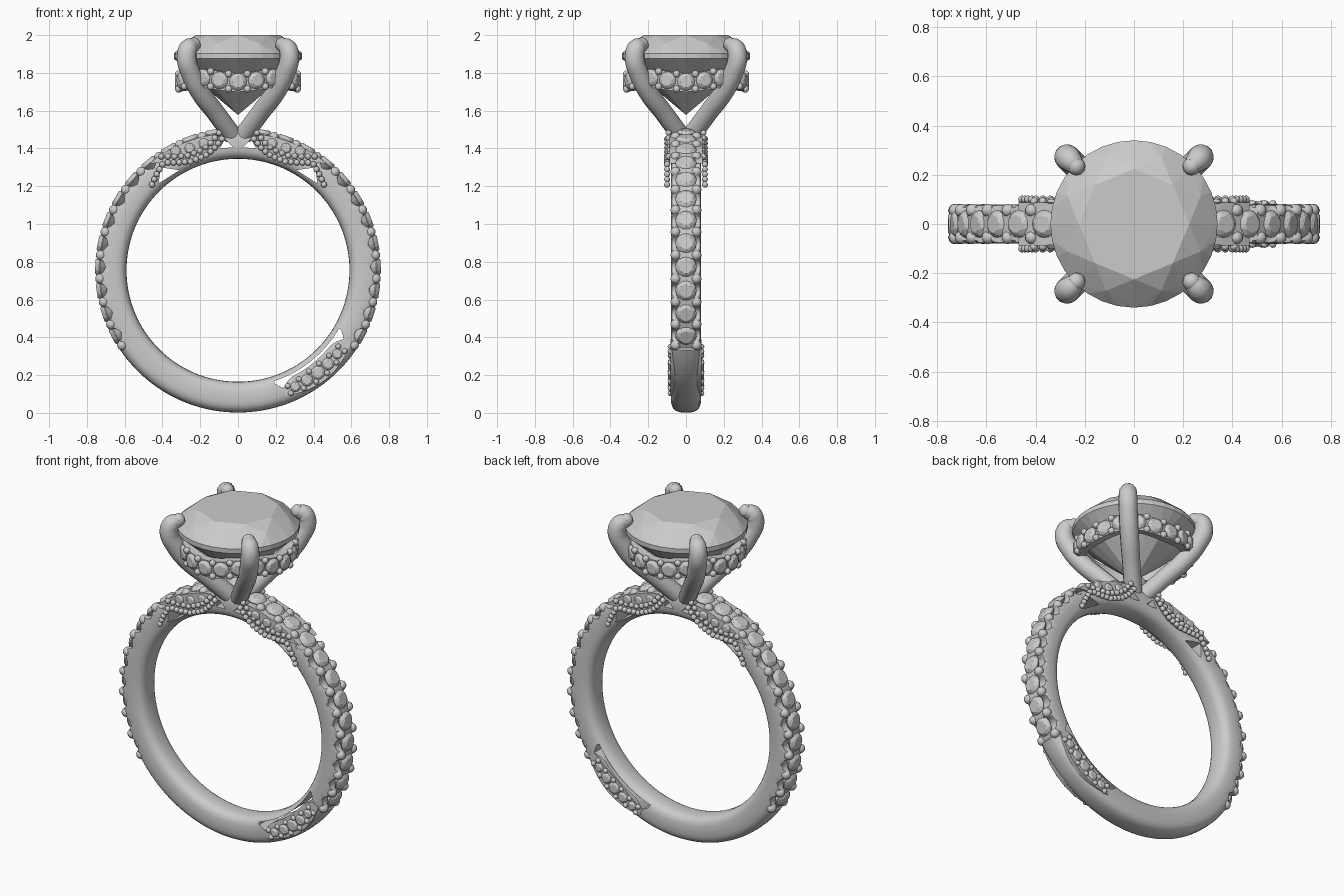
import bpy, bmesh, math
from mathutils import Vector, Matrix

if "Cube" in bpy.data.objects:
    bpy.data.objects.remove(bpy.data.objects["Cube"])

CZ, RIN, ROUT, HALF_W = 0.755, 0.59, 0.753, 0.08
rad = math.radians
STONE_ANGLES = [-28 + 9.8 * i for i in range(12)]
ALL_ANGLES = STONE_ANGLES + [180 - a for a in STONE_ANGLES]


def polar(a, r, y=0.0):
    return Vector((r * math.cos(rad(a)), y, CZ + r * math.sin(rad(a))))


def finish(bm, name, smooth=True):
    bmesh.ops.recalc_face_normals(bm, faces=bm.faces)
    me = bpy.data.meshes.new(name)
    bm.to_mesh(me)
    bm.free()
    ob = bpy.data.objects.new(name, me)
    bpy.context.collection.objects.link(ob)
    if smooth:
        shade(ob)
    return ob


def shade(ob):
    bpy.ops.object.select_all(action='DESELECT')
    ob.select_set(True)
    bpy.context.view_layer.objects.active = ob
    bpy.ops.object.shade_smooth_by_angle(angle=rad(35))


def gem(bm, pos, axis, r, crown, depth, n=16, table=0.64, star=0.85):
    """Brilliant-cut stone: hull of table, star, girdle and pavilion rings."""
    m = Matrix.Translation(pos) @ Vector(axis).to_track_quat('Z', 'Y').to_matrix().to_4x4()
    g = r * 0.04
    rings = [(table * r, crown, 8, 0), (star * r, crown * 0.6, 8, 22.5),
             (r, g, n, 0), (r, -g, n, 0), (r * 0.55, -depth * 0.5, 8, 0), (r * 0.01, -depth, 4, 0)]
    verts = [bm.verts.new(m @ Vector((q * math.cos(rad(o + 360 * k / c)),
                                      q * math.sin(rad(o + 360 * k / c)), z)))
             for q, z, c, o in rings for k in range(c)]
    res = bmesh.ops.convex_hull(bm, input=verts)
    bmesh.ops.delete(bm, geom=[v for v in verts if v.is_valid and not v.link_faces], context='VERTS')


def bead(bm, pos, r):
    bmesh.ops.create_uvsphere(bm, u_segments=12, v_segments=8, radius=r,
                              matrix=Matrix.Translation(pos))


def prism(bm, pts, w):
    """Extrude an x-z outline from y=-w to y=w."""
    f = bm.faces.new([bm.verts.new((x, -w, z)) for x, z in pts])
    ext = bmesh.ops.extrude_face_region(bm, geom=[f])['geom']
    bmesh.ops.translate(bm, vec=(0, 2 * w, 0), verts=[v for v in ext if isinstance(v, bmesh.types.BMVert)])


def along(pts, step):
    """Evenly spaced points on a polyline."""
    out, left = [], 0.0
    for a, b in zip(pts, pts[1:]):
        a, b = Vector(a), Vector(b)
        d = (b - a).length
        t = left
        while t < d:
            out.append(a.lerp(b, t / d))
            t += step
        left = t - d
    return out


# Band: rounded section swept in a circle, scalloped beside each stone
def outer_radius(a):
    d = min(abs((a - s + 180) % 360 - 180) for s in ALL_ANGLES)
    arc = rad(d) * 0.74
    paved = -34 < a < 214 or a > 326
    base = 0.742 if paved and not 84 < a < 96 else ROUT
    return base - math.sqrt(0.038 ** 2 - arc ** 2) if arc < 0.038 else base


bm = bmesh.new()
N, M = 600, 28
rows = []
for i in range(N):
    a = 360 * i / N
    ro = outer_radius(a)
    row = []
    for j in range(M):
        t = 2 * math.pi * j / M
        c, s = math.cos(t), math.sin(t)
        u = math.copysign(abs(c) ** 0.68, c)
        y = HALF_W * math.copysign(abs(s) ** 0.68, s)
        r = min((RIN + ROUT) / 2 + u * (ROUT - RIN) / 2, ro)
        row.append(bm.verts.new(polar(a, r, y)))
    rows.append(row)
for i in range(N):
    p, q = rows[i], rows[(i + 1) % N]
    for j in range(M):
        k = (j + 1) % M
        bm.faces.new((p[j], p[k], q[k], q[j]))
band = finish(bm, "band", False)

# Openings in the band: shoulder triangles, crossing under the head, lower sliver
bm = bmesh.new()
for s in (1, -1):
    prism(bm, [(s * 0.41, 1.30), (s * 0.31, 1.285), (s * 0.42, 1.215)], 0.2)
    prism(bm, [(s * 0.095, 1.402), (s * 0.025, 1.405), (s * 0.07, 1.45)], 0.2)
angs = [-72 + 3 * i for i in range(15)]
width = [0.012 + 0.06 * max(0, abs(a + 51) / 21 - 0.65) / 0.35 * (abs(a + 51) < 20) for a in angs]
sliver = [polar(a, 0.617) for a in angs] + [polar(a, 0.62 + w) for a, w in reversed(list(zip(angs, width)))]
prism(bm, [(p.x, p.z) for p in sliver], 0.2)
cutter = finish(bm, "opening_cutter", False)
mod = band.modifiers.new("openings", 'BOOLEAN')
mod.operation, mod.solver, mod.object = 'DIFFERENCE', 'EXACT', cutter
bpy.context.view_layer.objects.active = band
bpy.ops.object.modifier_apply(modifier=mod.name)
bpy.data.objects.remove(cutter)
shade(band)

# Band stones and their bead prongs
gems, beads = bmesh.new(), bmesh.new()
for side in (0, 1):
    flip = lambda a: 180 - a if side else a
    for a in STONE_ANGLES:
        p = polar(flip(a), 0.733)
        gem(gems, p, p - Vector((0, 0, CZ)), 0.056, 0.023, 0.05)
    for i in range(13):
        for y in (-0.055, 0.055):
            bead(beads, polar(flip(-32.9 + 9.8 * i), 0.73, y), 0.027)
finish(gems, "band_stones", False)
finish(beads, "band_beads")

# Shoulder leaves: panel, beaded edge and small stones on front and back
lower = [(0.085, 1.45), (0.13, 1.395), (0.175, 1.36), (0.25, 1.33), (0.32, 1.325), (0.40, 1.325)]
upper = [(0.47, 1.32), (0.40, 1.375), (0.30, 1.425), (0.20, 1.46), (0.12, 1.475)]
strand = [(0.40, 1.315), (0.435, 1.255), (0.465, 1.185)]
panel, gems, beads = bmesh.new(), bmesh.new(), bmesh.new()
for s in (1, -1):
    prism(panel, [(s * x, z) for x, z in lower + upper], 0.088)
    for f in (1, -1):
        for row, step, y in ((lower, 0.03, 0.1), (strand, 0.03, 0.1),
                             ([(x + 0.015, z + 0.032) for x, z in lower], 0.035, 0.092)):
            for p in along(row, step):
                bead(beads, (s * p.x, f * y, p.y), 0.016)
        for x, z in ((0.18, 1.425), (0.255, 1.4), (0.33, 1.385)):
            gem(gems, Vector((s * x, f * 0.088, z)), (0, f, 0), 0.028, 0.012, 0.02, 12)
finish(panel, "shoulder_panels")
finish(beads, "shoulder_beads")
finish(gems, "shoulder_stones", False)

# Lower leaf on both sides of the band
panel, gems, beads = bmesh.new(), bmesh.new(), bmesh.new()
steps = [-69 + 3 * i for i in range(13)]
hw = lambda a: 0.022 + 0.03 * math.cos((a + 51) / 18 * math.pi / 2)
edge = [polar(a, 0.69 + hw(a)) for a in steps] + [polar(a, 0.69 - hw(a)) for a in reversed(steps)]
prism(panel, [(p.x, p.z) for p in edge], 0.082)
for f in (1, -1):
    for k in range(-2, 3):
        gem(gems, polar(-52 + 5.9 * k, 0.688, f * 0.082), (0, f, 0), 0.037 - 0.005 * abs(k), 0.012, 0.02, 12)
    for k in (-2.5, -1.5, -0.5, 0.5, 1.5, 2.5):
        for d in (-1, 1):
            bead(beads, polar(-52 + 5.9 * k, 0.688 + d * (0.036 - 0.006 * abs(k)), f * 0.082), 0.015)
finish(panel, "lower_leaf")
finish(gems, "lower_leaf_stones", False)
finish(beads, "lower_leaf_beads")

# Centre stone
bm = bmesh.new()
gem(bm, Vector((0, 0, 1.89)), (0, 0, 1), 0.34, 0.11, 0.31, 32, 0.66, 0.86)
finish(bm, "centre_stone", False)

# Four claw prongs leaning out from the base and hooking over the stone
path = [(0.03, 1.47, 1), (0.115, 1.585, 1), (0.2, 1.70, 1.05), (0.25, 1.80, 1.05),
        (0.272, 1.88, 1.05), (0.262, 1.93, 1), (0.235, 1.95, 0.75)]
cu = bpy.data.curves.new("prongs", 'CURVE')
cu.dimensions, cu.bevel_depth, cu.bevel_resolution, cu.use_fill_caps = '3D', 0.05, 5, True
tips = bmesh.new()
for sx in (1, -1):
    for sy in (1, -1):
        sp = cu.splines.new('BEZIER')
        sp.bezier_points.add(len(path) - 1)
        for b, (d, z, r) in zip(sp.bezier_points, path):
            b.co, b.radius = (sx * d, sy * d, z), r
            b.handle_left_type = b.handle_right_type = 'AUTO'
        bead(tips, (sx * 0.235, sy * 0.235, 1.95), 0.0375)
prongs = bpy.data.objects.new("prongs", cu)
bpy.context.collection.objects.link(prongs)
finish(tips, "prong_tips")

# Halo: a thin ring under the stone that rises at the prongs
halo_z = lambda a: 1.752 + 0.012 * (1 - math.cos(rad(4 * a)))
bm, gems, beads = bmesh.new(), bmesh.new(), bmesh.new()
section = [(0.265, -0.045), (0.315, -0.052), (0.315, 0.048), (0.265, 0.048)]
rows = [[bm.verts.new((r * math.cos(rad(a)), r * math.sin(rad(a)), halo_z(a) + z)) for r, z in section]
        for a in range(0, 360, 3)]
for i, p in enumerate(rows):
    q = rows[(i + 1) % len(rows)]
    for j in range(4):
        k = (j + 1) % 4
        bm.faces.new((p[j], p[k], q[k], q[j]))
for i in range(20):
    a = 18 * i
    d = Vector((math.cos(rad(a)), math.sin(rad(a)), 0))
    gem(gems, d * 0.315 + Vector((0, 0, halo_z(a))), d, 0.046, 0.018, 0.035)
    b = a + 9
    for z in (-0.04, 0.04):
        bead(beads, (0.318 * math.cos(rad(b)), 0.318 * math.sin(rad(b)), halo_z(b) + z), 0.019)
finish(bm, "halo_ring")
finish(gems, "halo_stones", False)
finish(beads, "halo_beads")
